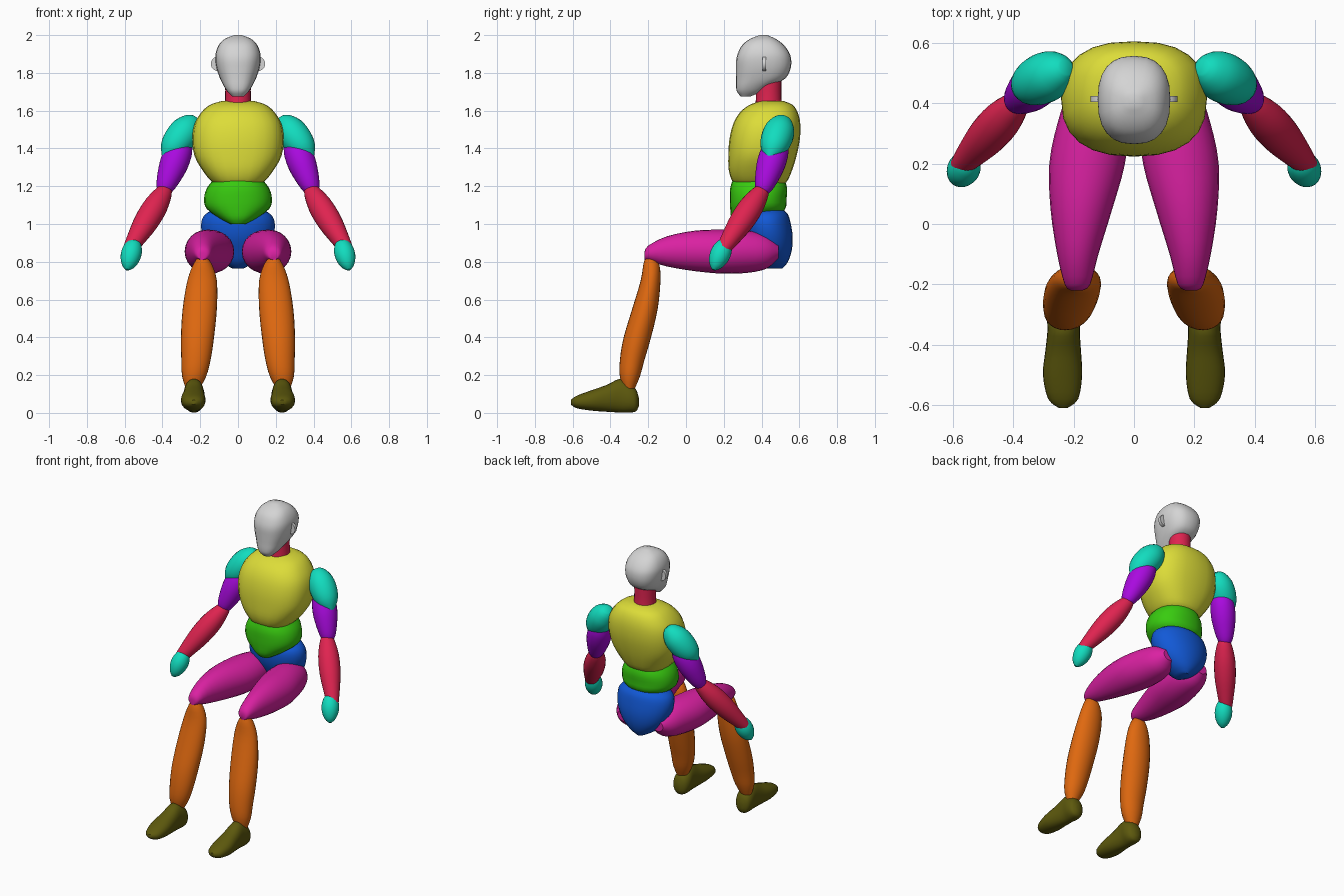
import bpy
import bmesh
import math
from mathutils import Vector

old = bpy.data.objects.get("Cube")
if old:
    bpy.data.objects.remove(old, do_unlink=True)


def material(name, *rgb):
    mat = bpy.data.materials.new(name)
    mat.use_nodes = True
    mat.diffuse_color = (*rgb, 1)
    mat.node_tree.nodes["Principled BSDF"].inputs["Base Color"].default_value = (*rgb, 1)
    return mat


grey = material("light_grey", .66, .66, .66)
yellow = material("yellow", .72, .72, .04)
green = material("green", .04, .6, .005)
blue = material("blue", .006, .1, .68)
magenta = material("magenta", .7, .015, .36)
orange = material("orange", .74, .14, .005)
olive = material("olive", .11, .1, .004)
teal = material("teal", .006, .72, .52)
crimson = material("crimson", .74, .017, .08)
purple = material("purple", .4, .003, .74)


def smooth_rows(rows, steps=3):
    """Catmull-Rom interpolation between the given cross-sections."""
    rows = [Vector(r) for r in rows]
    out = []
    for i in range(len(rows) - 1):
        a, b, c, d = (rows[max(0, min(len(rows) - 1, i + k))] for k in (-1, 0, 1, 2))
        for s in range(steps):
            t = s / steps
            out.append(b + (c - a) * (t / 2)
                       + (a * 2 - b * 5 + c * 4 - d) * (t * t / 2)
                       + (b * 3 - a - c * 3 + d) * (t ** 3 / 2))
    return out + [rows[-1]]


def skin(name, mat, rings):
    """Join closed rings of points into a capped, smooth-shaded solid."""
    bm = bmesh.new()
    loops = [[bm.verts.new(p) for p in ring] for ring in rings]
    n = len(loops[0])
    for lo, hi in zip(loops, loops[1:]):
        for i in range(n):
            j = (i + 1) % n
            bm.faces.new((lo[i], lo[j], hi[j], hi[i]))
    bm.faces.new(loops[0])
    bm.faces.new(loops[-1])
    bmesh.ops.recalc_face_normals(bm, faces=bm.faces)
    mesh = bpy.data.meshes.new(name)
    bm.to_mesh(mesh)
    bm.free()
    mesh.materials.append(mat)
    obj = bpy.data.objects.new(name, mesh)
    bpy.context.collection.objects.link(obj)
    bpy.ops.object.select_all(action="DESELECT")
    obj.select_set(True)
    bpy.context.view_layer.objects.active = obj
    bpy.ops.object.shade_smooth_by_angle(angle=math.radians(40))
    return obj


def circle(power=2, sides=24):
    """Unit superellipse."""
    for i in range(sides):
        a = math.tau * i / sides
        c, s = math.cos(a), math.sin(a)
        yield (math.copysign(abs(c) ** (2 / power), c),
               math.copysign(abs(s) ** (2 / power), s))


def loft(name, mat, rows, along="z", side=1, power=2):
    """Rows are (position, x min, x max, low, high) across the chosen axis."""
    rings = []
    for pos, x0, x1, v0, v1 in smooth_rows(rows):
        ring = []
        for c, s in circle(power):
            x = side * ((x0 + x1) / 2 + c * (x1 - x0) / 2)
            v = (v0 + v1) / 2 + s * (v1 - v0) / 2
            ring.append((x, v, pos) if along == "z" else (x, pos, v))
        rings.append(ring)
    return skin(name, mat, rings)


def torso(name, mat, rows, power=2):
    """Symmetric loft; rows are (z, half width, front y, back y)."""
    return loft(name, mat, [(z, -w, w, f, b) for z, w, f, b in rows], power=power)


def limb(name, mat, start, end, profile, side):
    """Round spindle; profile is (fraction along the axis, radius)."""
    p, q = (Vector((side * x, y, z)) for x, y, z in (start, end))
    turn = (q - p).to_track_quat("Z", "Y")
    rings = []
    for t, r in smooth_rows(profile):
        rings.append([p.lerp(q, t) + turn @ Vector((c * r, s * r, 0)) for c, s in circle()])
    return skin(name, mat, rings)


# Head and neck
torso("head", grey, [
    (1.675, .03, .29, .34), (1.7, .055, .27, .40), (1.73, .075, .265, .45),
    (1.77, .095, .265, .525), (1.82, .112, .265, .553), (1.87, .12, .266, .557),
    (1.91, .117, .277, .545), (1.95, .1, .3, .515), (1.98, .07, .34, .475),
    (2, .02, .39, .43)], power=2.5)
torso("neck", crimson, [
    (1.6, .075, .36, .515), (1.66, .068, .37, .505), (1.8, .068, .37, .505)])

# Trunk
torso("chest", yellow, [
    (1.2, .09, .29, .48), (1.22, .135, .25, .53), (1.28, .185, .227, .56),
    (1.36, .23, .224, .585), (1.45, .242, .23, .603), (1.53, .23, .25, .605),
    (1.59, .195, .285, .592), (1.63, .15, .335, .565), (1.65, .09, .39, .52)], power=2.5)
torso("belly", green, [
    (1, .04, .26, .33), (1.03, .1, .24, .47), (1.08, .165, .234, .525),
    (1.13, .18, .232, .532), (1.19, .165, .234, .535), (1.24, .125, .25, .52)], power=2.2)
torso("pelvis", blue, [
    (.765, .03, .41, .51), (.8, .09, .37, .54), (.86, .15, .34, .56),
    (.93, .185, .31, .565), (1, .195, .3, .555), (1.05, .175, .31, .54),
    (1.08, .12, .35, .51)])

for side, word in ((1, "left_"), (-1, "right_")):
    # Ear: thin upright disc
    ear = limb(word + "ear", grey, (.106, .404, 1.848), (.106, .424, 1.848),
               [(0, .038), (1, .038)], side)

    # Leg
    loft(word + "thigh", magenta, [
        (-.22, .17, .21, .81, .85), (-.2, .145, .23, .805, .885),
        (-.1, .118, .255, .775, .935), (.05, .072, .277, .75, .965),
        (.2, .03, .281, .737, .97), (.33, .02, .255, .742, .965),
        (.43, .04, .22, .765, .94), (.49, .09, .17, .82, .89)],
        along="y", side=side)
    loft(word + "shin", orange, [
        (.83, .175, .205, -.21, -.18), (.79, .14, .235, -.225, -.143),
        (.7, .112, .268, -.24, -.135), (.55, .112, .293, -.285, -.15),
        (.4, .127, .302, -.33, -.185), (.28, .145, .3, -.35, -.22),
        (.19, .17, .295, -.35, -.245), (.11, .215, .27, -.325, -.28)], side=side)
    loft(word + "foot", olive, [
        (-.61, .22, .25, .045, .068), (-.58, .185, .285, .025, .09),
        (-.5, .172, .302, .012, .12), (-.42, .176, .294, .006, .148),
        (-.35, .18, .287, .002, .18), (-.3, .176, .29, .002, .155),
        (-.265, .19, .28, .008, .125), (-.25, .22, .25, .035, .08)],
        along="y", side=side, power=2.2)

    # Arm
    limb(word + "shoulder", teal, (.225, .52, 1.56), (.39, .44, 1.345),
         [(0, .025), (.08, .052), (.28, .079), (.55, .082), (.8, .062), (1, .015)], side)
    limb(word + "upper_arm", purple, (.285, .495, 1.46), (.4, .4, 1.16),
         [(0, .04), (.2, .07), (.45, .076), (.7, .064), (.9, .046), (1, .025)], side)
    limb(word + "forearm", crimson, (.375, .415, 1.195), (.575, .195, .865),
         [(0, .025), (.08, .044), (.3, .064), (.55, .065), (.8, .051), (1, .036)], side)
    limb(word + "hand", teal, (.545, .215, .915), (.588, .145, .758),
         [(0, .02), (.15, .042), (.4, .054), (.65, .05), (.87, .033), (1, .01)], side)
